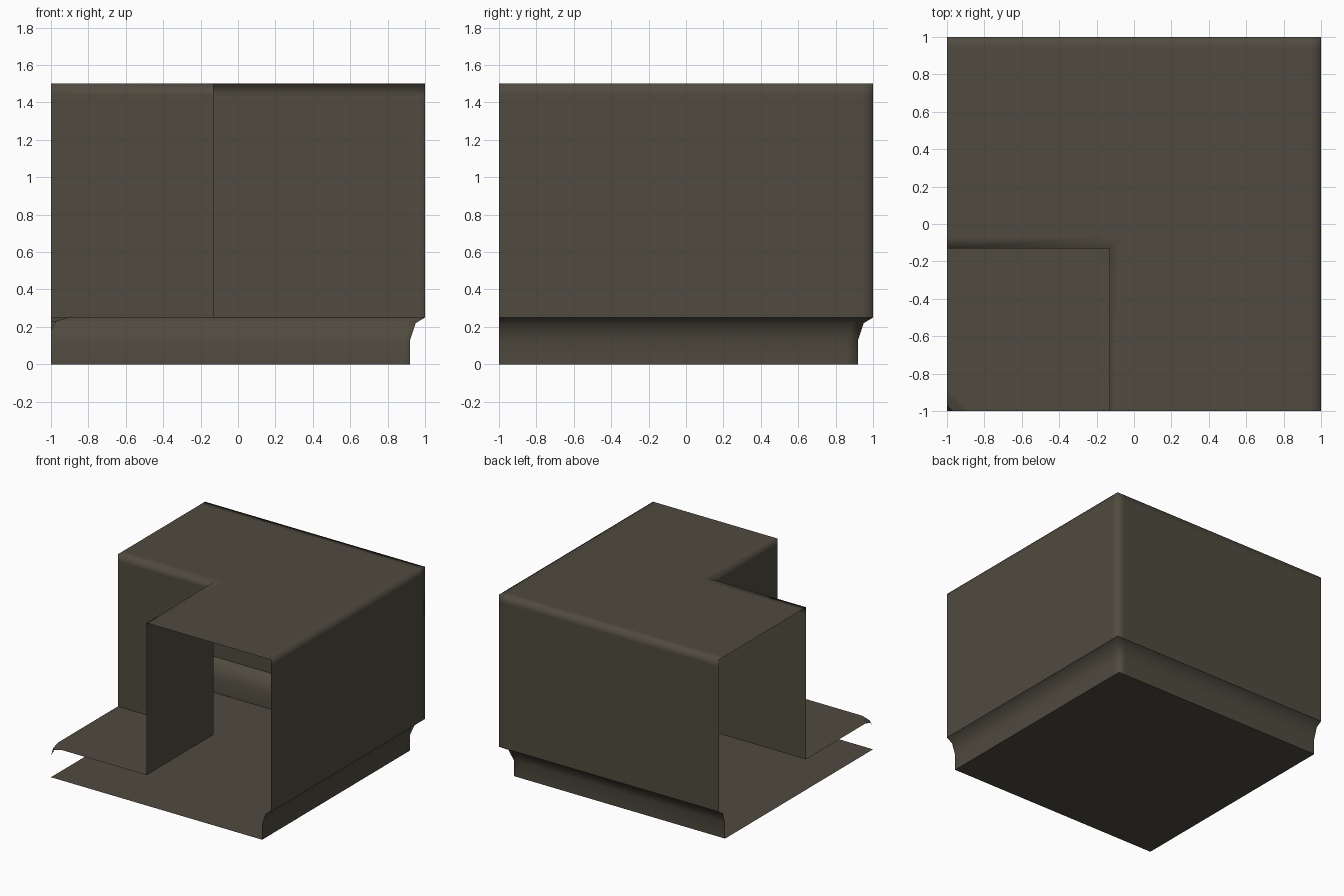
import bpy, bmesh

if "Cube" in bpy.data.objects:
    bpy.data.objects.remove(bpy.data.objects["Cube"])

# One flat stone colour for everything
mat = bpy.data.materials.new("dark olive stone")
mat.diffuse_color = (0.080, 0.070, 0.050, 1)
mat.use_nodes = True
mat.node_tree.nodes["Principled BSDF"].inputs["Base Color"].default_value = mat.diffuse_color

N = -0.13   # notch edge
B = 0.06    # width of softened strips beside the edges


def finish(name, bm, smooth=True, sharp=None):
    bmesh.ops.remove_doubles(bm, verts=bm.verts, dist=0.0005)
    for f in bm.faces:
        f.smooth = smooth
    if sharp:
        for e in bm.edges:
            if sharp(e):
                e.smooth = False
    me = bpy.data.meshes.new(name)
    bm.to_mesh(me)
    bm.free()
    me.materials.append(mat)
    ob = bpy.data.objects.new(name, me)
    bpy.context.collection.objects.link(ob)
    return ob


def face(bm, pts):
    bm.faces.new([bm.verts.new(p) for p in pts])


def strip(bm, rows):
    """Join rows of points, listed top to bottom, with quads."""
    for up, lo in zip(rows, rows[1:]):
        for i in range(len(up) - 1):
            face(bm, (lo[i], lo[i + 1], up[i + 1], up[i]))


# Upper block: L-shaped top with outer and notch walls, open at -x and -y
bm = bmesh.new()
cs = [-1, N, N + B, 1 - B, 1]
for i in range(4):
    for j in range(4):
        if i or j:
            x0, x1, y0, y1 = cs[i], cs[i + 1], cs[j], cs[j + 1]
            face(bm, ((x0, y0, 1.5), (x1, y0, 1.5), (x1, y1, 1.5), (x0, y1, 1.5)))
outer = [(1, c) for c in cs] + [(c, 1) for c in reversed(cs[:-1])]
notch = [(-1, N), (N, N), (N, -1)]
for path in (outer, notch):
    strip(bm, [[(x, y, z) for x, y in path] for z in (1.5, 1.5 - B, 0.25)])
finish("upper_block", bm, True,
       lambda e: all(abs(v.co.x - N) < .001 and abs(v.co.y - N) < .001 for v in e.verts))

# Recessed skirt under the outer walls
bm = bmesh.new()
profile = [(1, 0.25), (0.95, 0.22), (0.92, 0.13), (0.92, 0)]
strip(bm, [[(r, -1, z), (r, r - B, z), (r, r, z), (r - B, r, z), (-1, r, z)]
           for r, z in profile])
finish("skirt", bm)

# Ledge in the notch, dipping at the outer corner
bm = bmesh.new()
face(bm, ((-1, -1, .18), (-.97, -1, .23), (-1, -.97, .23)))
face(bm, ((-.97, -1, .23), (-.9, -1, .25), (-1, -.9, .25), (-1, -.97, .23)))
face(bm, ((-.9, -1, .25), (N, -1, .25), (N, N, .25), (-1, N, .25), (-1, -.9, .25)))
finish("ledge", bm, False)

# Base sheet
bm = bmesh.new()
face(bm, ((-1, -1, 0), (-1, .92, 0), (.92, .92, 0), (.92, -1, 0)))
finish("base", bm, False)
